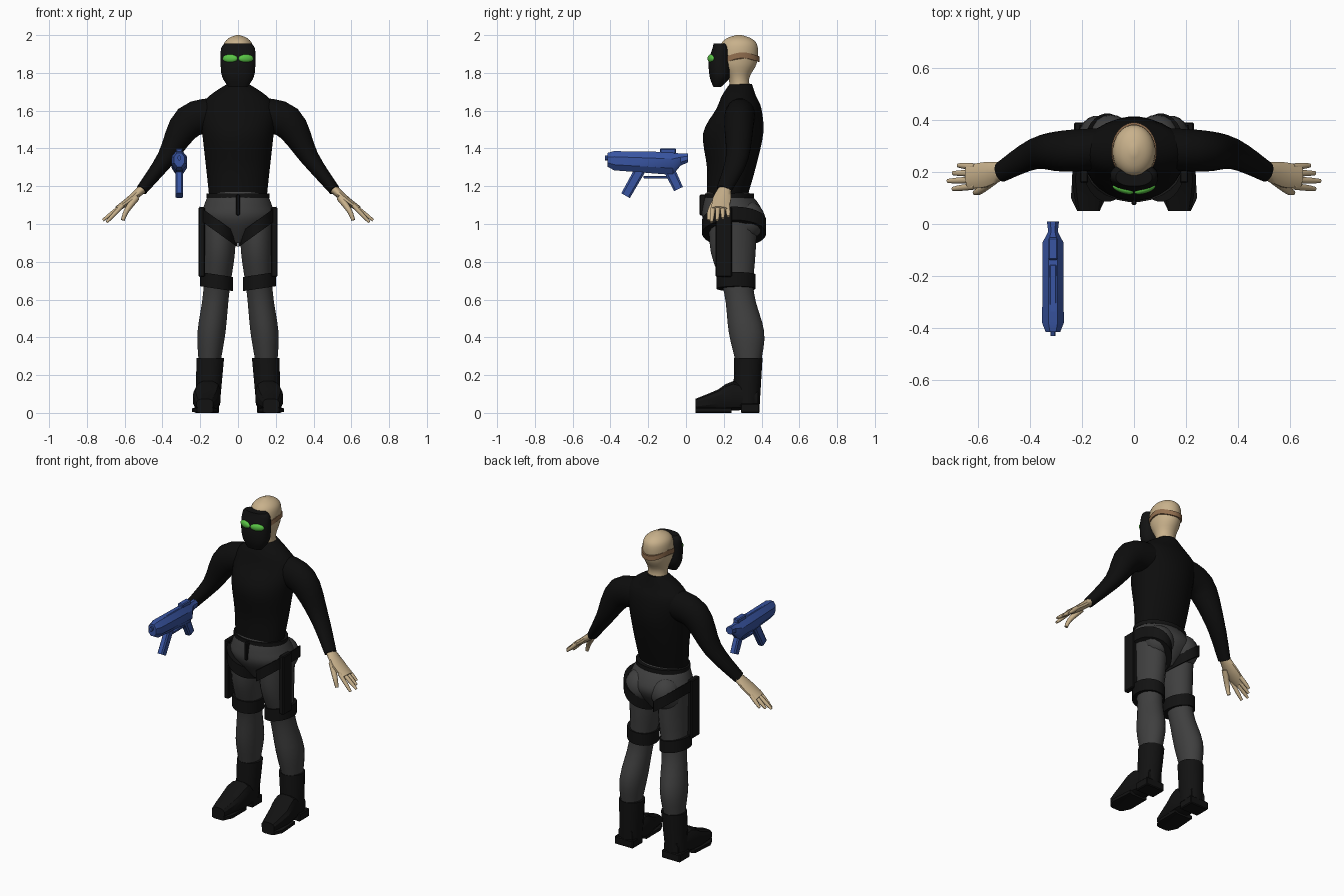
import bpy, bmesh, math
from mathutils import Vector, Matrix

if "Cube" in bpy.data.objects:
    bpy.data.objects.remove(bpy.data.objects["Cube"])

X, Y, Z = Vector((1, 0, 0)), Vector((0, 1, 0)), Vector((0, 0, 1))


def material(name, *colour):
    mat = bpy.data.materials.new(name)
    mat.use_nodes = True
    mat.diffuse_color = (*colour, 1)
    bsdf = mat.node_tree.nodes["Principled BSDF"]
    bsdf.inputs["Base Color"].default_value = (*colour, 1)
    return mat


SKIN = material("skin", .58, .44, .26)
BLACK = material("black_cloth", .004, .004, .004)
LEATHER = material("black_leather", .006, .006, .006)
GREY = material("grey_cloth", .05, .05, .05)
BLUE = material("blue_metal", .04, .09, .36)
GREEN = material("green_lens", .1, .55, .06)
BROWN = material("brown_strap", .29, .16, .08)


def finish(name, bm, mat, mirror=False, angle=50):
    bmesh.ops.recalc_face_normals(bm, faces=bm.faces)
    mesh = bpy.data.meshes.new(name)
    bm.to_mesh(mesh)
    bm.free()
    mesh.materials.append(mat)
    mesh.shade_smooth()
    mesh.set_sharp_from_angle(angle=math.radians(angle))
    part = bpy.data.objects.new(name, mesh)
    bpy.context.collection.objects.link(part)
    if mirror:
        part.modifiers.new("Mirror", 'MIRROR')


def refine(rings, steps):
    """Smooth Hermite interpolation between neighbouring rings."""
    rows = [Vector(ring) for ring in rings]
    last = len(rows) - 1
    slopes = [(rows[min(i + 1, last)] - rows[max(i - 1, 0)]) / 2 for i in range(last + 1)]
    result = []
    for i in range(last):
        for step in range(steps):
            t = step / steps
            blend = t * t * (3 - 2 * t)
            result.append(rows[i].lerp(rows[i + 1], blend)
                          + slopes[i] * t * (1 - t) ** 2 - slopes[i + 1] * t * t * (1 - t))
    return result + [rows[-1]]


def loft(name, mat, rings, u=X, v=Y, sides=20, power=1, steps=4, mirror=False, angle=50, shape=None):
    """Skin ellipse rings (x, y, z, radius_u, radius_v); with v=None rings stand square to the path."""
    rings = refine(rings, steps)
    centers = [Vector(ring[:3]) for ring in rings]
    bm = bmesh.new()
    loops = []
    for i, ring in enumerate(rings):
        side, up = u, v
        if v is None:
            ahead = centers[min(i + 1, len(rings) - 1)] - centers[max(i - 1, 0)]
            ahead.normalize()
            side = (u - ahead * u.dot(ahead)).normalized()
            up = ahead.cross(side)
        loop = []
        for k in range(sides):
            turn = math.tau * (k + .5) / sides
            c, s = math.cos(turn), math.sin(turn)
            point = (centers[i] + side * ring[3] * math.copysign(abs(c) ** power, c)
                     + up * ring[4] * math.copysign(abs(s) ** power, s))
            loop.append(bm.verts.new(shape(point) if shape else point))
        loops.append(loop)
    for low, high in zip(loops, loops[1:]):
        for k in range(sides):
            j = (k + 1) % sides
            bm.faces.new((low[k], low[j], high[j], high[k]))
    bm.faces.new(loops[0])
    bm.faces.new(loops[-1])
    finish(name, bm, mat, mirror, angle)


def central(name, mat, rings, x=0, **options):
    """Loft rings (y, z, radius_u, radius_v) in one plane of constant x."""
    loft(name, mat, [(x, *ring) for ring in rings], **options)


def band(name, mat, center, height, radii, tilt=0, **options):
    """Flat strap around a limb, rising by tilt towards the outside."""
    middle, half = Vector(center), Z * height / 2
    loft(name, mat, [(*(middle - half), *radii), (*(middle + half), *radii)],
         u=X + Z * tilt, sides=32, steps=1, **options)


def box(name, mat, center, size, mirror=False, bevel=.005):
    bm = bmesh.new()
    bmesh.ops.create_cube(bm, size=1, matrix=Matrix.LocRotScale(Vector(center), None, Vector(size)))
    bmesh.ops.bevel(bm, geom=bm.edges[:], offset=bevel, segments=1, affect='EDGES')
    finish(name, bm, mat, mirror, angle=25)


def ball(name, mat, center, radii, turn=0):
    bm = bmesh.new()
    place = Matrix.LocRotScale(Vector(center), Matrix.Rotation(turn, 3, 'Z'), Vector(radii))
    bmesh.ops.create_uvsphere(bm, u_segments=20, v_segments=12, radius=1, matrix=place)
    finish(name, bm, mat, mirror=True)


# Sweater: torso and sleeves
central("torso", BLACK, [(.22, 1.16, .155, .11), (.24, 1.3, .17, .13), (.25, 1.48, .19, .16),
                         (.28, 1.61, .2, .12), (.28, 1.68, .15, .09), (.29, 1.74, .06, .06)], sides=28)
loft("sleeve", BLACK, [(.1, .29, 1.58, .08, .09), (.26, .28, 1.54, .08, .09),
                       (.38, .27, 1.35, .06, .05), (.51, .2, 1.18, .04, .03)],
     u=Y, v=None, mirror=True)

# Hands: palm, a fan of fingers, thumb
hand = dict(u=Y, v=None, sides=10, mirror=True)
loft("palm", SKIN, [(.49, .21, 1.2, .03, .025), (.57, .19, 1.13, .05, .02), (.64, .18, 1.08, .045, .015)], **hand)
for i, finger in enumerate(("little", "ring", "middle", "index")):
    tip = Vector((.715 - .02 * abs(i - 2), .225 - .03 * i, 1.04 - .01 * i))
    root = Vector((.61, .22 - .025 * i, 1.1))
    loft(finger + "_finger", SKIN, [(*root, .013, .012), (*root.lerp(tip, .6), .012, .011),
                                    (*tip, .008, .007)], **hand)
loft("thumb", SKIN, [(.54, .17, 1.14, .02, .02), (.59, .13, 1.07, .016, .014), (.61, .12, 1.02, .01, .01)], **hand)

# Head, neck and strap
central("head", SKIN, [(.29, 1.69, .065, .06), (.28, 1.77, .06, .055), (.275, 1.85, .08, .1),
                       (.28, 1.94, .08, .1), (.28, 1.98, .055, .07), (.28, 2, .01, .015)], sides=24)
band("head_strap", BROWN, (0, .28, 1.88), .03, (.087, .11),
     shape=lambda p: p + Z * .014 * math.cos((p.y - .3) * 24))

# Face mask and lenses
central("face_mask", LEATHER, [(.165, 1.725, .05, .02), (.18, 1.78, .085, .055), (.18, 1.86, .093, .06),
                               (.185, 1.93, .09, .045), (.18, 1.955, .07, .035)],
        sides=24, power=.9, angle=35)
ball("goggle_lens", GREEN, (.042, .133, 1.876), (.042, .015, .022), math.radians(18))

# Trousers
central("pelvis", GREY, [(.22, 1.17, .15, .11), (.24, 1.1, .18, .15), (.25, 1.02, .19, .16),
                         (.25, .9, .05, .08)], sides=28)
ball("buttock", GREY, (.09, .325, 1.02), (.09, .095, .1))
loft("leg", GREY, [(.1, .25, 1.04, .09, .13), (.1, .25, .85, .085, .12), (.115, .28, .64, .07, .08),
                   (.14, .32, .43, .075, .095), (.15, .33, .28, .06, .07)], mirror=True)

# Belt, harness and thigh rig
band("belt", LEATHER, (0, .23, 1.15), .025, (.168, .13))
box("belt_tie", LEATHER, (0, .09, 1.1), (.02, .035, .11))
band("harness_strap", LEATHER, (.103, .255, .985), .07, (.1, .17), tilt=.72, mirror=True)
band("thigh_band", LEATHER, (.113, .265, .695), .075, (.088, .104), tilt=.15, mirror=True)
box("thigh_panel", LEATHER, (.192, .2, .905), (.032, .085, .37), mirror=True)

# Boots
boot = dict(mirror=True, angle=30)
loft("boot_shaft", LEATHER, [(.147, .33, .29, .075, .075), (.16, .32, .04, .065, .07)], sides=14, **boot)
loft("boot_foot", LEATHER, [(.16, .38, .07, .05, .05), (.16, .25, .09, .07, .08), (.17, .17, .07, .07, .055),
                            (.175, .05, .045, .045, .03)],
     u=X, v=Z, sides=12, power=.7, steps=2, **boot)
loft("boot_sole", LEATHER, [(.17, .24, .015, .065, .015), (.175, .1, .015, .07, .015),
                            (.175, .05, .015, .045, .015)],
     u=X, v=Z, sides=8, power=.5, steps=1, **boot)
box("boot_heel", LEATHER, (.165, .34, .025), (.13, .1, .05), mirror=True)

# Floating carbine: body, muzzle, sight, rail, grips and guard
gun_x = -.311
metal = dict(x=gun_x, sides=8, steps=1, angle=30)
central("gun_body", BLUE, [(-.415, 1.34, .03, .04), (-.38, 1.335, .045, .055), (-.07, 1.32, .043, .065),
                           (-.03, 1.34, .02, .035), (.01, 1.35, .025, .025)], v=Z, **metal)
central("gun_muzzle", BLUE, [(-.43, 1.35, .01, .014), (-.4, 1.35, .01, .014)], v=Z, **metal)
box("gun_sight", BLUE, (gun_x, -.095, 1.385), (.036, .085, .03))
box("gun_rail", BLUE, (gun_x, -.27, 1.375), (.03, .23, .02))
for grip, top, bottom in (("front", (-.235, 1.3), (-.32, 1.15)), ("rear", (-.085, 1.28), (-.04, 1.185))):
    central(f"gun_{grip}_grip", BLUE, [(*top, .02, .03), (*bottom, .02, .027)], v=None, power=.5, **metal)
box("gun_trigger_guard", BLUE, (gun_x, -.15, 1.248), (.016, .15, .012), bevel=.002)
